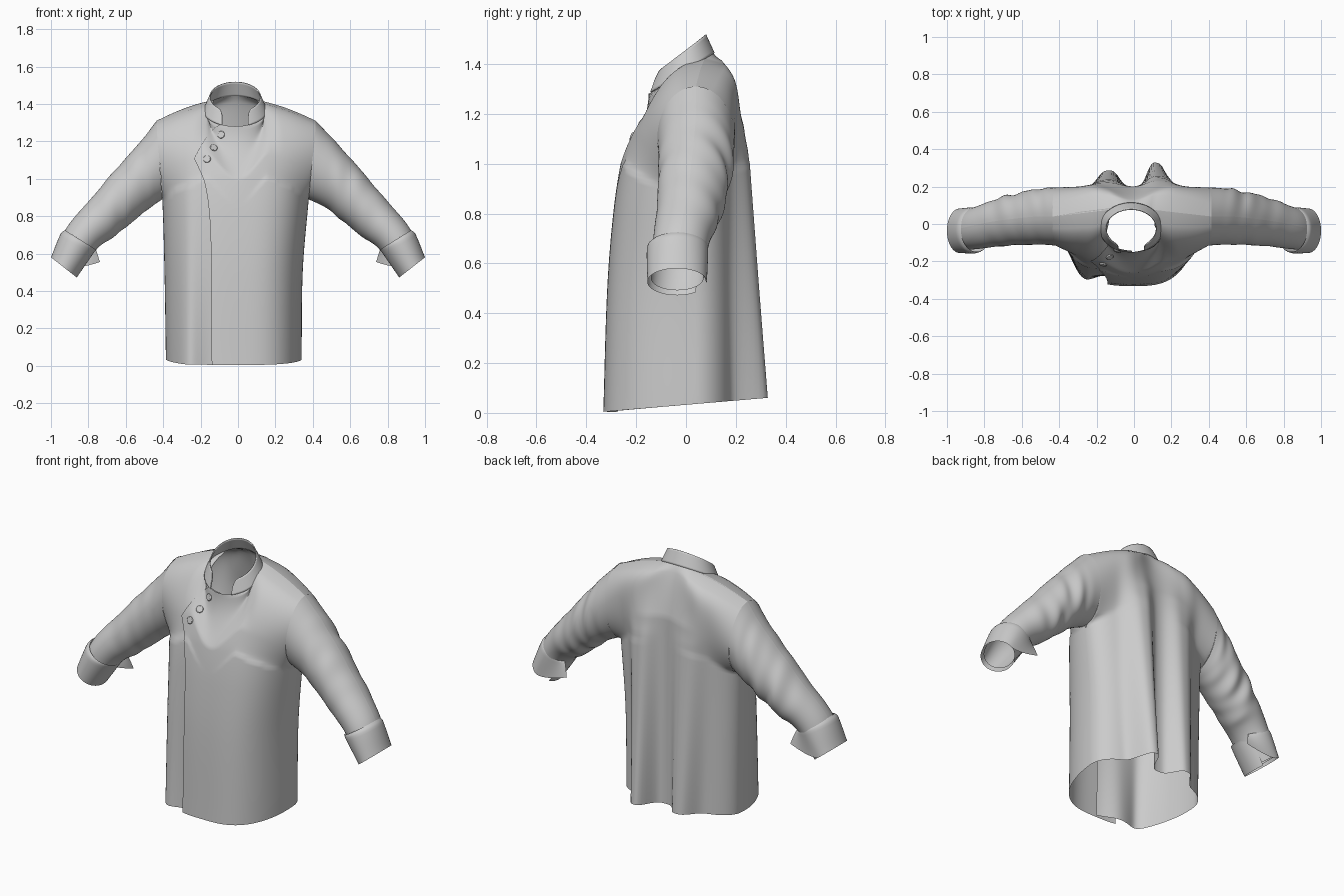
import bpy, math
from mathutils import Vector

if "Cube" in bpy.data.objects:
    bpy.data.objects.remove(bpy.data.objects["Cube"])


def curve(keys, t):
    """Smooth interpolation through (t, value...) keys."""
    n = len(keys)
    t = min(max(t, keys[0][0]), keys[-1][0])
    i = 0
    while i < n - 2 and t > keys[i + 1][0]:
        i += 1

    def slope(k, c):
        a, b = keys[max(k - 1, 0)], keys[min(k + 1, n - 1)]
        return (b[c] - a[c]) / (b[0] - a[0])
    h = keys[i + 1][0] - keys[i][0]
    s = (t - keys[i][0]) / h
    out = []
    for c in range(1, len(keys[0])):
        out.append((2*s**3 - 3*s*s + 1) * keys[i][c] + (s**3 - 2*s*s + s) * h * slope(i, c)
                   + (3*s*s - 2*s**3) * keys[i + 1][c] + (s**3 - s*s) * h * slope(i + 1, c))
    return out if len(out) > 1 else out[0]


def lerp(a, b, t):
    return a + (b - a) * t


def bump(x, centre, width, power=2):
    return math.exp(-abs((x - centre) / width) ** power)


def grid(name, fn, n, m):
    """Sheet of n x m quads; fn takes two 0..1 parameters."""
    verts = [fn(i / n, j / m) for j in range(m + 1) for i in range(n + 1)]
    faces = [(j*(n+1)+i, j*(n+1)+i+1, (j+1)*(n+1)+i+1, (j+1)*(n+1)+i)
             for j in range(m) for i in range(n)]
    me = bpy.data.meshes.new(name)
    me.from_pydata(verts, [], faces)
    me.polygons.foreach_set("use_smooth", [True] * len(faces))
    ob = bpy.data.objects.new(name, me)
    bpy.context.collection.objects.link(ob)
    return ob


# Body shape: half widths, centre depths, neck ring
WIDTH = {-1: [(0, .385), (.5, .393), (.89, .405), (1.31, .435)],
         1: [(0, .34), (.5, .346), (.89, .378), (1.31, .415)]}
FRONT = [(0, -.332), (.5, -.316), (.8, -.292), (1, -.262), (1.1, -.232), (1.2, -.19), (1.3, -.145), (1.42, -.09)]
NECK_U, SPLIT = .4, math.radians(48)
SIDE_Y, ARM_Z, ARM_RZ, ARM_RY = .04, 1.10, .21, .155


def neck(a):
    y = -.02 + .13 * math.sin(a)
    return Vector((-.015 + .165 * math.cos(a), y, 1.375 + .63 * y))


def top_edge(u, side):
    """Neckline and shoulder seam; side is -1 front, 1 back."""
    k, sg = abs(u), (1 if u >= 0 else -1)
    a = lerp(side * math.pi / 2, SPLIT, min(k / NECK_U, 1))
    p = neck(a if sg > 0 else math.pi - a)
    if k > NECK_U:
        tip = Vector((sg * curve(WIDTH[sg], 1.31), SIDE_Y, 1.31))
        t = (k - NECK_U) / (1 - NECK_U)
        p = p.lerp(tip, t) + Vector((0, 0, .012 * math.sin(math.pi * t)))
    return p


def body(u, v, side):
    k, sg = abs(u), (1 if u >= 0 else -1)
    top = top_edge(u, side)
    f = max(0, 1 - k ** 3) ** .5
    bottom_y = SIDE_Y + f * ((-.33 if side < 0 else .2) - SIDE_Y)
    z = lerp(.0325 + .085 * bottom_y, top.z, v)
    x = u * curve(WIDTH[sg], z)
    d = top.z - z
    e = min(1, abs(ARM_RZ - d) / ARM_RZ)
    opening = math.sqrt(1 - e * e)
    ys = SIDE_Y + side * ARM_RY * opening
    # round sides below the armpit, flatter chest beside the armholes
    f = lerp(f, 1 - k ** 2.2, opening if d > ARM_RZ else 1)
    if side < 0:
        yc = curve(FRONT, z) - .05 * max(0, 1 - z / 1.25) * bump(x, -.28, .06)
    else:
        # two long hanging folds in the back
        g = .37 + .63 * max(0, 1 - z / 1.12)
        if z > 1.05:
            g *= max(0, 1 - (z - 1.05) / .35)
        yc = .2 + g * (.095 * bump(x, -.14 - .03 * (1 - g), .07 + .04 * (1 - g), 3)
                       + .138 * bump(x, .12 + .04 * (1 - g), .06 + .05 * (1 - g), 3))
    w = min(1, d / .28)
    s = math.sqrt(1 - (1 - w) ** 2)
    away = (1 - w) ** 2
    ya = ys + (yc - ys) * f * s + (top.y - SIDE_Y) * away
    yb = lerp(top.y, ys + (yc - ys) * f, w if side < 0 else w ** .7)
    q = max(0, 1 - k / .6)
    y = lerp(ya, yb, q * q * (3 - 2 * q))
    z += .085 * (y - bottom_y) * max(0, 1 - 3 * v)
    return Vector((lerp(x, top.x, away), y, z))


def spread(u0, u1, s):
    return math.sin(lerp(math.asin(u0), math.asin(u1), s))


# Front overlap edge: straight drop, curve, then slant to the neck
def flap_edge(v):
    if v > .79:
        return lerp(-.56, -.083, (v - .79) / .21)
    return curve([(0, -.364), (.5, -.37), (.68, -.43), (.79, -.56)], v)


def under(s, v):
    u = spread(-1, 0, s)
    p = body(u, v, -1)
    inset = min(1, (1 - abs(u)) / .3)
    p.y += inset * (.008 + .045 * max(0, 1 - p.z / 1.1) * bump(p.x, -.12, .09))
    return p


grid("back_panel", lambda s, v: body(spread(1, -1, s), v, 1), 90, 70)
grid("under_front_panel", under, 50, 70)
flap = grid("over_front_panel", lambda s, v: body(spread(flap_edge(v), 1, s), v, -1), 60, 100)


# Stand collar with rounded front ends
def collar(s, h):
    a0, a1 = math.radians(-66), math.radians(246)
    a = lerp(a0, a1, s)
    end = min(1, min(a - a0, a1 - a) / .3)
    base = neck(a)
    base.x += .005 * math.cos(a)
    base.y += .005 * math.sin(a)
    y = -.024 + .105 * math.sin(a)
    tip = Vector((-.015 + .137 * math.cos(a), y, 1.457 + .76 * y))
    return base.lerp(tip, h * math.sqrt(1 - (1 - end) ** 2))


col = grid("collar", collar, 96, 8)
sol = col.modifiers.new("thickness", "SOLIDIFY")
sol.thickness = .006

# Sleeve rings: t, top x, top z, bottom x, bottom z, centre y, half depth
SLEEVE = [(0, .415, 1.31, .378, .89, .04, .155),
          (.2, .52, 1.2, .47, .845, .04, .15),
          (.42, .645, 1.06, .57, .765, .028, .14),
          (.65, .785, .895, .67, .685, .008, .128),
          (.85, .915, .74, .755, .625, -.02, .113),
          (1, .985, .59, .86, .492, -.035, .106)]
CUFF = [(0, .925, .725, .757, .62, -.032, .116),
        (.15, .945, .712, .765, .612, -.034, .123),
        (1, 1, .58, .862, .472, -.036, .119)]


def ring(keys, t, a, scale=1):
    tx, tz, bx, bz, y, ry = curve(keys, t)
    c = math.cos(a) * scale
    return Vector(((tx + bx) / 2 + (tx - bx) / 2 * c, y + ry * math.sin(a) * scale,
                   (tz + bz) / 2 + (tz - bz) / 2 * c))


for sg, label in ((-1, "right"), (1, "left")):
    keys = [list(k) for k in SLEEVE]
    keys[0][1], keys[0][3] = curve(WIDTH[sg], 1.31), curve(WIDTH[sg], .89)

    def sleeve(s, t):
        a = 2 * math.pi * s
        # slanting creases, strongest behind the elbow
        env = math.sin(math.pi * min(1, t / .9)) ** 2 * (.25 + .65 * max(0, math.sin(a)))
        crease = math.sin(26 * t + 2.2 * math.cos(a) + sg) + .6 * math.sin(41 * t - 3 * math.sin(a))
        p = ring(keys, t, a, 1 + .045 * env * crease)
        return Vector((p.x * sg, p.y, p.z))

    # Turned-back cuff, slit underneath with one corner flaring out
    def cuff(s, t):
        p = ring(CUFF, t, math.radians(140) + 2 * math.pi * s)
        flare = max(0, (s - .84) / .16) ** 2 * t
        p += Vector((-.14, .03, .07)) * flare
        return Vector((p.x * sg, p.y, p.z))

    grid(label + "_sleeve", sleeve, 56, 70)
    grid(label + "_cuff", cuff, 64, 12)

# Buttons along the slanted closure
bpy.context.view_layer.update()
for i, (x, z) in enumerate(((-.09, 1.235), (-.13, 1.165), (-.165, 1.105))):
    hit, loc, nor, _ = flap.ray_cast(Vector((x, -1, z)), Vector((0, 1, 0)))
    if not hit:
        continue
    if nor.y > 0:
        nor = -nor
    bpy.ops.mesh.primitive_cylinder_add(vertices=24, radius=.02, depth=.01, location=loc + nor * .002)
    b = bpy.context.object
    b.name = "button_%d" % (i + 1)
    b.rotation_euler = nor.to_track_quat('Z', 'Y').to_euler()
    bev = b.modifiers.new("round", "BEVEL")
    bev.width, bev.segments = .003, 2
    bpy.ops.object.shade_smooth_by_angle()
